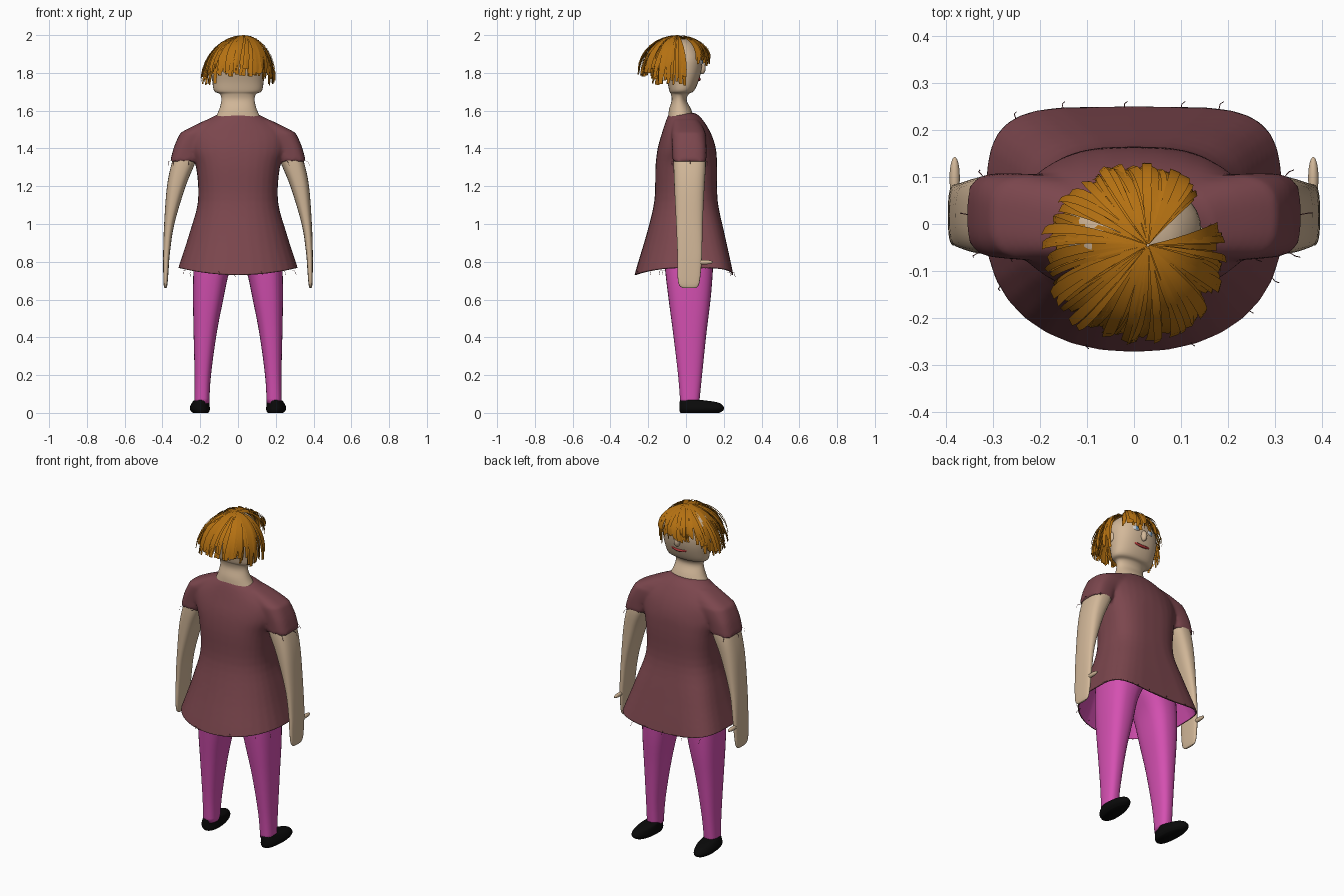
import bpy, bmesh, math, random
from mathutils import Vector

if "Cube" in bpy.data.objects:
    bpy.data.objects.remove(bpy.data.objects["Cube"])

random.seed(4)


def material(name, rgb):
    m = bpy.data.materials.new(name)
    m.diffuse_color = (*rgb, 1)
    m.use_nodes = True
    m.node_tree.nodes["Principled BSDF"].inputs["Base Color"].default_value = m.diffuse_color
    return m


SKIN = material("skin", (.65, .48, .32))
SHIRT = material("shirt_cloth", (.20, .062, .075))
PINK = material("pink_cloth", (.66, .08, .44))
HAIR = material("hair", (.46, .165, .006))
BLACK = material("shoe_black", (.003, .003, .003))
WHITE = material("eye_white", (.8, .8, .8))
BLUE = material("iris_blue", (.1, .25, .45))
RED = material("lip_red", (.45, .04, .04))


def finish(name, bm, *mats):
    bmesh.ops.recalc_face_normals(bm, faces=bm.faces)
    me = bpy.data.meshes.new(name)
    bm.to_mesh(me)
    bm.free()
    for m in mats:
        me.materials.append(m)
    for p in me.polygons:
        p.use_smooth = True
    o = bpy.data.objects.new(name, me)
    bpy.context.collection.objects.link(o)
    return o


def catmull(a, b, c, d, t):
    return [.5 * (2*q + (r-p)*t + (2*p-5*q+4*r-s)*t*t + (3*q-p-3*r+s)*t**3)
            for p, q, r, s in zip(a, b, c, d)]


def loft(bm, sections, side=1, steps=4, n=32):
    """Horizontal superellipse sections: x0, x1, y0, y1, z, front power, back power."""
    S = [sections[0]] + sections + [sections[-1]]
    rows = [catmull(*S[i:i+4], k/steps) for i in range(len(sections)-1) for k in range(steps)]
    rows.append(sections[-1])
    rings = []
    for x0, x1, y0, y1, z, pf, pb in rows:
        ring = []
        for i in range(n):
            a = 2*math.pi*i/n
            c, s = math.cos(a), math.sin(a)
            e = 2/(pf if s > 0 else pb)
            x = (x0+x1)/2 + (x1-x0)/2*math.copysign(abs(c)**e, c)
            y = (y0+y1)/2 + (y1-y0)/2*math.copysign(abs(s)**e, s)
            ring.append(bm.verts.new((side*x, y, z)))
        rings.append(ring)
    for r, q in zip(rings, rings[1:]):
        for i in range(n):
            bm.faces.new((r[i], r[(i+1) % n], q[(i+1) % n], q[i]))
    bm.faces.new(rings[0])
    bm.faces.new(rings[-1])


def ball(name, loc, size, mat, rot_z=0):
    bm = bmesh.new()
    bmesh.ops.create_uvsphere(bm, u_segments=24, v_segments=14, radius=1)
    o = finish(name, bm, mat)
    o.location, o.scale, o.rotation_euler.z = loc, size, rot_z
    return o


def tube(name, pts, radius, mat):
    cu = bpy.data.curves.new(name, 'CURVE')
    cu.dimensions, cu.bevel_depth, cu.bevel_resolution = '3D', radius, 1
    sp = cu.splines.new('POLY')
    sp.points.add(len(pts)-1)
    for p, co in zip(sp.points, pts):
        p.co = (*co, 1)
    cu.materials.append(mat)
    o = bpy.data.objects.new(name, cu)
    bpy.context.collection.objects.link(o)


# Shirt: flared body and two sleeves fused, then opened at the hem
bm = bmesh.new()
loft(bm, [(-.335, .335, -.295, .265, .69, 4.6, 2.2), (-.315, .315, -.272, .25, .77, 4.6, 2.2),
          (-.258, .258, -.21, .205, .95, 3.8, 2.2), (-.212, .212, -.168, .168, 1.12, 3, 2.3),
          (-.222, .222, -.162, .165, 1.3, 2.8, 2.4), (-.262, .262, -.15, .158, 1.4, 2.2, 2.2),
          (-.255, .255, -.128, .132, 1.48, 2.1, 2.1), (-.165, .165, -.105, .09, 1.55, 2.1, 2.1),
          (-.095, .095, -.088, .053, 1.587, 2, 2)])
for s in (1, -1):
    loft(bm, [(.215, .36, -.07, .108, 1.33, 3, 3), (.18, .338, -.074, .108, 1.41, 3, 3),
              (.08, .309, -.078, .105, 1.475, 3, 3), (.05, .295, -.077, .1, 1.488, 3, 3),
              (.0, .245, -.075, .09, 1.515, 3, 3), (-.02, .165, -.072, .065, 1.553, 3, 3)], s)
blank = finish("shirt_blank", bm, SHIRT)
rm = blank.modifiers.new("fuse", 'REMESH')
rm.mode, rm.voxel_size = 'VOXEL', .01
sm = blank.modifiers.new("relax", 'SMOOTH')
sm.iterations = 4
fused = bpy.data.meshes.new_from_object(
    blank.evaluated_get(bpy.context.evaluated_depsgraph_get()))
bpy.data.objects.remove(blank)
bm = bmesh.new()
bm.from_mesh(fused)
bmesh.ops.bisect_plane(bm, geom=bm.verts[:] + bm.edges[:] + bm.faces[:],
                       plane_co=(0, 0, .768), plane_no=(0, 0, 1), clear_inner=True)
for v in bm.verts:  # hem dips at front and back
    if v.co.z < 1.1:
        v.co.z -= .037 * max(0, 1-(v.co.x/.31)**2) * ((1.1-v.co.z)/.335)**2
shirt = finish("shirt", bm, SHIRT, PINK)
so = shirt.modifiers.new("lining", 'SOLIDIFY')
so.thickness, so.offset, so.material_offset = .008, -1, 1

# Trousers
bm = bmesh.new()
for s in (1, -1):
    loft(bm, [(.152, .23, -.03, .07, .05, 2.5, 2.5), (.143, .23, -.042, .085, .2, 2.5, 2.5),
              (.113, .235, -.068, .108, .42, 2.5, 2.5), (.078, .238, -.092, .13, .6, 2.6, 2.6),
              (.045, .236, -.11, .142, .75, 2.6, 2.6), (-.01, .225, -.12, .145, .88, 2.6, 2.6),
              (-.02, .19, -.11, .13, 1.0, 2.5, 2.5)], s)
finish("trousers", bm, PINK)

for s, tag in ((1, "right"), (-1, "left")):
    # Arm with flat mitten hand and thumb
    bm = bmesh.new()
    loft(bm, [(.378, .39, -.02, .055, .662, 2.5, 2.5), (.373, .394, -.04, .07, .685, 3, 3),
              (.367, .396, -.046, .08, .76, 3, 3), (.36, .396, -.046, .085, .85, 3, 3),
              (.337, .391, -.052, .088, 1.0, 2.6, 2.6), (.277, .376, -.062, .098, 1.2, 2.6, 2.6),
              (.222, .347, -.066, .105, 1.335, 2.8, 2.8), (.2, .31, -.06, .09, 1.42, 2.8, 2.8)], s)
    finish(tag + "_arm", bm, SKIN)
    ball(tag + "_thumb", (s*.382, .098, .798), (.011, .045, .012), SKIN)

    # Shoe, toe turned slightly outward
    bm = bmesh.new()
    loft(bm, [(.155, .235, -.03, .175, .0, 2, 2.5), (.147, .248, -.035, .198, .014, 2, 2.5),
              (.147, .25, -.035, .20, .032, 2, 2.5), (.15, .24, -.034, .17, .055, 2, 2.5),
              (.153, .23, -.031, .085, .068, 2, 2.5)], s)
    for v in bm.verts:
        if v.co.y > .02:
            v.co.x += s*(v.co.y-.02)*.06
    finish(tag + "_shoe", bm, BLACK)

    # Ear and eye
    ball(tag + "_ear", (s*.14, -.025, 1.815), (.012, .02, .03), SKIN)
    ball(tag + "_eye", (s*.05, .074, 1.858), (.028, .014, .017), WHITE, -s*.3)
    ball(tag + "_iris", (s*.05, .084, 1.858), (.011, .006, .011), BLUE, -s*.3)

# Neck and head
bm = bmesh.new()
loft(bm, [(-h, h, y0, y1, z, p, 2.2) for h, y0, y1, z, p in (
    (.125, -.095, .045, 1.555, 2), (.1, -.09, .028, 1.605, 2), (.088, -.076, .004, 1.655, 2),
    (.096, -.08, .015, 1.688, 2), (.126, -.088, .042, 1.704, 2.2), (.136, -.1, .066, 1.755, 2.3),
    (.143, -.12, .083, 1.82, 2.4), (.138, -.125, .085, 1.885, 2.2), (.095, -.11, .052, 1.95, 2),
    (.03, -.06, .0, 1.98, 2))])
finish("head", bm, SKIN)
ball("nose", (0, .084, 1.825), (.018, .02, .032), SKIN)

# Smiling lips
tube("lips", [(x, .071-4*x*x, 1.765+4*x*x) for x in [i*.0125-.0625 for i in range(11)]], .008, RED)

# Hair: overlapping ribbons falling from the crown, with an open temple
bm = bmesh.new()
for layer in range(3):
    for i in range(64):
        deg = ((i + layer/3 + random.uniform(-.4, .4)) * 360/64) % 360
        if 14 < deg < 47:
            continue
        if 47 <= deg < 125:
            drop = .125
        elif 125 <= deg < 165:
            drop = .125 + .11*(deg-125)/40
        elif deg < 47 or deg < 215 or deg > 325:
            drop = .23
        else:
            drop = .185
        drop += random.uniform(-.012, .03)
        R = (.194 - .009*layer) * random.uniform(.93, 1.03)
        half = random.uniform(.04, .09)
        twist = random.uniform(-.2, .2)
        tilt = random.uniform(-.008, .008)
        rows = []
        for k in range(9):
            t = .01 + .99*k/8
            a = t*math.pi/2
            row = []
            for d in (-half, half):
                f = math.radians(deg) + d*(1-.4*t**4) + twist*t
                r = R*math.sin(a) + (tilt*t if d > 0 else 0)
                row.append(bm.verts.new((.03*(1-t) + r*math.cos(f), -.045-.017*t + r*math.sin(f),
                                         2 - .004*layer - drop*(1-math.cos(a)))))
            rows.append(row)
        for (a0, a1), (b0, b1) in zip(rows, rows[1:]):
            bm.faces.new((a0, a1, b1, b0))
finish("hair", bm, HAIR)

# Loose threads on hem and cuffs
roots = [(x, -.258*math.sqrt(1-(x/.32)**2), .755) for x in (-.28, -.1, .12, .24, .29)]
roots += [(x, .24-.3*max(0, abs(x)-.18), .745) for x in (-.25, -.15, -.02, .1, .18)]
roots += [(s*x, y, 1.335) for s in (1, -1) for x, y in ((.25, -.066), (.33, -.06), (.354, .02), (.32, .1))]
for x, y, z in roots:
    out = Vector((x*.3, y, 0)).normalized()*.016
    tube("loose_thread", [(x, y, z), (x+out.x, y+out.y, z-.004),
                          (x+out.x*1.3+.006, y+out.y*1.3, z-.025)], .001, SHIRT)
